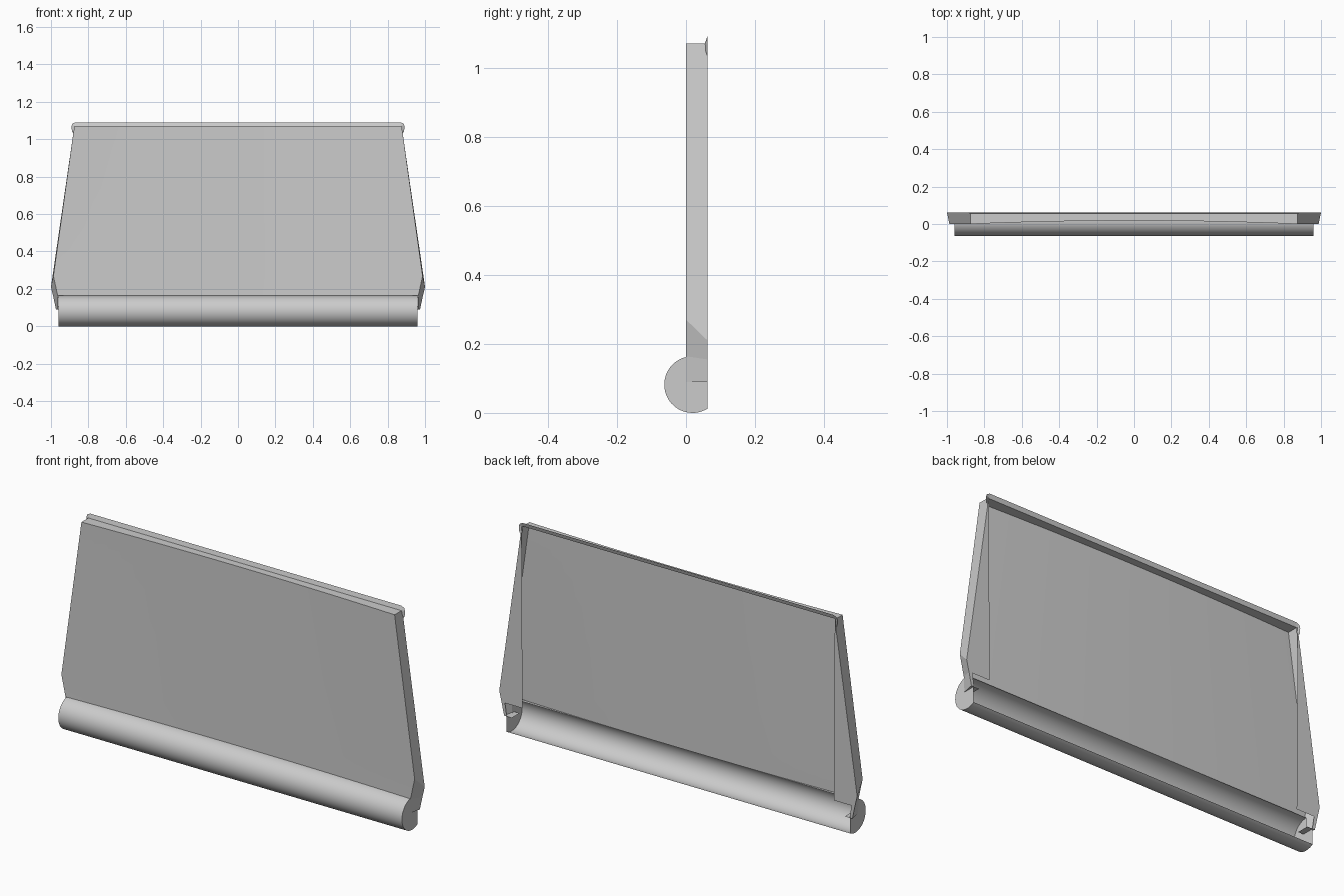
import bpy, bmesh, math

if "Cube" in bpy.data.objects:
    bpy.data.objects.remove(bpy.data.objects["Cube"])


def make(name, strips=(), polys=(), mirror=False, smooth=True):
    """Sheet-metal part: strips are rows of points bridged by quads, polys are single faces."""
    bm = bmesh.new()
    for rows in strips:
        grid = [[bm.verts.new(p) for p in row] for row in rows]
        for a, b in zip(grid, grid[1:]):
            for i in range(len(a) - 1):
                bm.faces.new((a[i], a[i + 1], b[i + 1], b[i]))
    for pts in polys:
        bm.faces.new([bm.verts.new(p) for p in pts])
    bmesh.ops.remove_doubles(bm, verts=bm.verts, dist=0.0005)
    if not mirror:
        bmesh.ops.recalc_face_normals(bm, faces=bm.faces)
    mesh = bpy.data.meshes.new(name)
    bm.to_mesh(mesh)
    bm.free()
    ob = bpy.data.objects.new(name, mesh)
    bpy.context.collection.objects.link(ob)
    if mirror:
        ob.modifiers.new("Mirror", 'MIRROR')
    if smooth:
        bpy.ops.object.select_all(action='DESELECT')
        ob.select_set(True)
        bpy.context.view_layer.objects.active = ob
        bpy.ops.object.shade_smooth_by_angle(angle=math.radians(30))
    return ob


N = 24
BACK = 0.062
STEPS = [-1 + 2 * i / N for i in range(N + 1)]


def bow(t):
    return 0.018 * (1 - t * t)


# Gently bowed main panel, trapezoid narrowing to the top
levels = [(1.07, 0.875), (0.27, 0.987), (0.164, 0.964)]
panel = [[(w * t, bow(t), z) for t in STEPS] for z, w in levels]
make("main_panel", [panel])

# Top edge folded back from the panel
top = [[(0.875 * t, bow(t), 1.07) for t in STEPS],
       [(0.875 * t, 0.055, 1.07) for t in STEPS]]
make("top_fold", [top])

# Flared lip along the top and round both upper corners
inner = [(0.874, 1.05), (0.874, 1.05), (0.874, 1.07), (0.87, 1.07), (0.865, 1.07)]
outer = [(0.877, 1.03), (0.888, 1.04), (0.89, 1.07), (0.885, 1.084), (0.868, 1.091)]


def both_sides(half, y):
    return [(x, y, z) for x, z in half] + [(-x, y, z) for x, z in reversed(half)]


bm_rows = [both_sides(inner[1:], 0.055), both_sides(outer[1:], BACK)]
make("top_lip", [bm_rows],
     [[(s * 0.874, 0.055, 1.05), (s * 0.888, BACK, 1.04), (s * 0.877, BACK, 1.03)]
      for s in (1, -1)], smooth=False)

# Side walls with a slanted crease near the bottom
front = [(0.875, 0, 1.07), (0.987, 0, 0.27), (0.964, 0, 0.164), (0.961, 0, 0.09)]
rear = [(0.875, BACK, 1.07), (1.0, BACK, 0.21), (0.987, BACK, 0.155), (0.973, BACK, 0.09)]
make("side_wall", [[front, rear]], mirror=True, smooth=False)

# Return flange behind each side, upright inner edge, plus the small foot
make("side_return", polys=[
    [(0.875, BACK, 1.07), (1.0, BACK, 0.21), (0.987, BACK, 0.155), (0.87, BACK, 0.155)],
    [(0.987, BACK, 0.155), (0.973, BACK, 0.09), (0.958, BACK, 0.09), (0.968, BACK, 0.155)],
    [(0.961, 0, 0.09), (0.973, BACK, 0.09), (0.93, BACK, 0.09), (0.93, 0, 0.09)],
], mirror=True, smooth=False)

# Rolled bottom edge: open at the back, closed by flat end caps
R, CY, CZ = 0.082, 0.019, 0.082
a0, a1 = math.radians(90), math.radians(270) + math.asin((BACK - CY) / R)
arc = [(CY + R * math.cos(a), CZ + R * math.sin(a))
       for a in (a0 + (a1 - a0) * i / 32 for i in range(33))]
make("bottom_roll", [[[(x, y, z) for y, z in arc] for x in (-0.96, 0.96)]])
cap = arc + [(BACK, 0.09), (CY, 0.09)]
make("roll_end_cap", polys=[[(0.96, y, z) for y, z in cap]], mirror=True, smooth=False)
